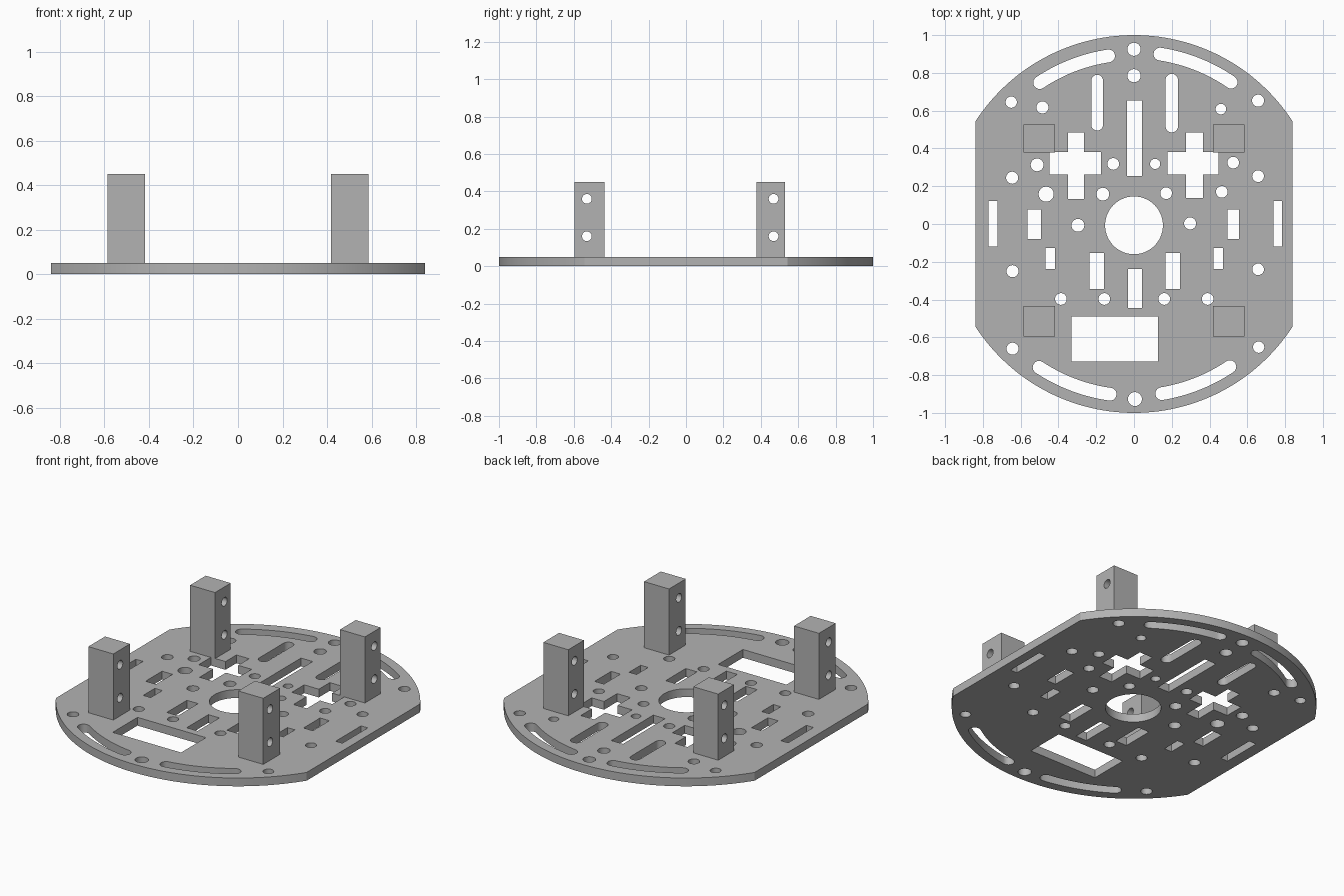
import bpy, bmesh
from math import cos, sin, radians
from mathutils import Matrix

if "Cube" in bpy.data.objects:
    bpy.data.objects.remove(bpy.data.objects["Cube"], do_unlink=True)

GREY = (0.45, 0.45, 0.45, 1)
grey = bpy.data.materials.new("plain grey")
grey.use_nodes = True
grey.diffuse_color = GREY
grey.node_tree.nodes["Principled BSDF"].inputs["Base Color"].default_value = GREY


def arc(x, y, r, start, end, steps):
    angles = [radians(start + (end - start) * i / steps) for i in range(steps + 1)]
    return [(x + r * cos(a), y + r * sin(a)) for a in angles]


def circle(x, y, r, steps=28):
    return arc(x, y, r, 0, 360, steps)[:-1]


def rect(x0, x1, y0, y1):
    return [(x0, y0), (x1, y0), (x1, y1), (x0, y1)]


def cross(x0, x1, y0, y1, u0, u1, v0, v1):
    # u and v bound the narrow arms inside the full x and y span
    return [(u0, y0), (u1, y0), (u1, v0), (x1, v0), (x1, v1), (u1, v1),
            (u1, y1), (u0, y1), (u0, v1), (x0, v1), (x0, v0), (u0, v0)]


def capsule(x, y0, y1, r):
    return arc(x, y1 - r, r, 0, 180, 14) + arc(x, y0 + r, r, 180, 360, 14)


def curved_slot(mid, half, start, end):
    cap_a = (mid * cos(radians(start)), mid * sin(radians(start)))
    cap_b = (mid * cos(radians(end)), mid * sin(radians(end)))
    return (arc(0, 0, mid + half, start, end, 16)
            + arc(*cap_b, half, end, end + 180, 10)[1:-1]
            + arc(0, 0, mid - half, end, start, 16)
            + arc(*cap_a, half, start + 180, start + 360, 10)[1:-1])


def pierced_solid(name, loops, depth, matrix):
    """Extrude an outline, with the other loops as holes, about its mid plane."""
    curve = bpy.data.curves.new(name, "CURVE")
    curve.dimensions = "2D"
    curve.fill_mode = "BOTH"
    curve.extrude = depth / 2
    for loop in loops:
        spline = curve.splines.new("POLY")
        spline.points.add(len(loop) - 1)
        for point, (x, y) in zip(spline.points, loop):
            point.co = (x, y, 0, 1)
        spline.use_cyclic_u = True
    source = bpy.data.objects.new(name + "_profile", curve)
    bpy.context.collection.objects.link(source)
    bpy.context.view_layer.update()
    mesh = bpy.data.meshes.new_from_object(
        source.evaluated_get(bpy.context.evaluated_depsgraph_get()))
    bpy.data.objects.remove(source, do_unlink=True)
    bm = bmesh.new()
    bm.from_mesh(mesh)
    bmesh.ops.remove_doubles(bm, verts=bm.verts, dist=0.0002)
    bmesh.ops.transform(bm, matrix=matrix, verts=bm.verts)
    bmesh.ops.recalc_face_normals(bm, faces=bm.faces)
    bm.to_mesh(mesh)
    bm.free()
    mesh.name = name
    mesh.materials.clear()
    mesh.materials.append(grey)
    solid = bpy.data.objects.new(name, mesh)
    bpy.context.collection.objects.link(solid)
    bpy.ops.object.select_all(action="DESELECT")
    solid.select_set(True)
    bpy.context.view_layer.objects.active = solid
    bpy.ops.object.shade_smooth_by_angle(angle=radians(30))
    return solid


# Base plate outline: a disc with its two sides cut straight
THICK = 0.05
SIDE = 0.84
outline = arc(0, 0, 1, 32.86, 147.14, 60) + arc(0, 0, 1, 212.86, 327.14, 60)

# Round holes: x, y, radius
round_holes = [
    (0, -.007, .153),
    (0, .925, .035), (0, .785, .035), (.005, -.927, .037),
    (-.65, .645, .03), (-.485, .617, .032), (.46, .608, .028), (.657, .653, .032),
    (-.645, .245, .032), (-.513, .313, .034), (-.465, .158, .04), (-.165, .158, .034),
    (-.11, .318, .031), (.112, .318, .027), (.17, .163, .031), (.465, .17, .031),
    (.525, .325, .031), (.657, .253, .031), (-.297, -.007, .034), (.297, .003, .032),
    (-.643, -.25, .032), (.657, -.24, .031), (-.643, -.66, .032), (.66, -.652, .03),
]
round_holes += [(x, -.397, .031) for x in (-.387, -.157, .16, .39)]

# Square cornered openings: x range, y range
openings = [
    (-.037, .042, .253, .655), (-.032, .042, -.445, -.238),
    (-.77, -.722, -.12, .123), (.738, .783, -.12, .123),
    (-.563, -.493, -.08, .078), (.495, .557, -.08, .078),
    (-.468, -.418, -.238, -.127), (.42, .47, -.238, -.127),
    (-.235, -.16, -.345, -.153), (.168, .243, -.345, -.153),
    (-.33, .128, -.727, -.49),
]

plate_loops = [outline]
plate_loops += [circle(*hole) for hole in round_holes]
plate_loops.append(circle(0, -.007, .153, 56))
plate_loops.remove(circle(*round_holes[0]))
plate_loops += [rect(*opening) for opening in openings]
plate_loops += [cross(-.447, -.175, .132, .485, -.35, -.265, .263, .38),
                cross(.177, .447, .138, .485, .275, .365, .263, .38)]
plate_loops += [capsule(-.195, .495, .79, .031), capsule(.2, .485, .795, .033)]
plate_loops += [curved_slot(.9, .034, 98.6, 123.7), curved_slot(.91, .034, 55.6, 81.3),
                curved_slot(.91, .034, 236.5, 262), curved_slot(.91, .034, 279.3, 303.9)]
pierced_solid("base_plate", plate_loops, THICK, Matrix.Translation((0, 0, THICK / 2)))

# Four upright posts, each cross drilled from side to side
WIDTH, TOP = 0.167, 0.45
# Turns the profile so that its x, y and depth become y, z and x
turn = Matrix(((0, 0, 1, 0), (1, 0, 0, 0), (0, 1, 0, 0), (0, 0, 0, 1)))
for row, y0, y1, drill in (("front", -.595, -.435, -.53), ("back", .378, .528, .468)):
    for side, x in (("left", .502), ("right", -.502)):
        loops = [rect(y0, y1, THICK, TOP)]
        loops += [circle(drill, z, .026) for z in (.16, .36)]
        pierced_solid(row + "_" + side + "_post", loops, WIDTH,
                      Matrix.Translation((x, 0, 0)) @ turn)
